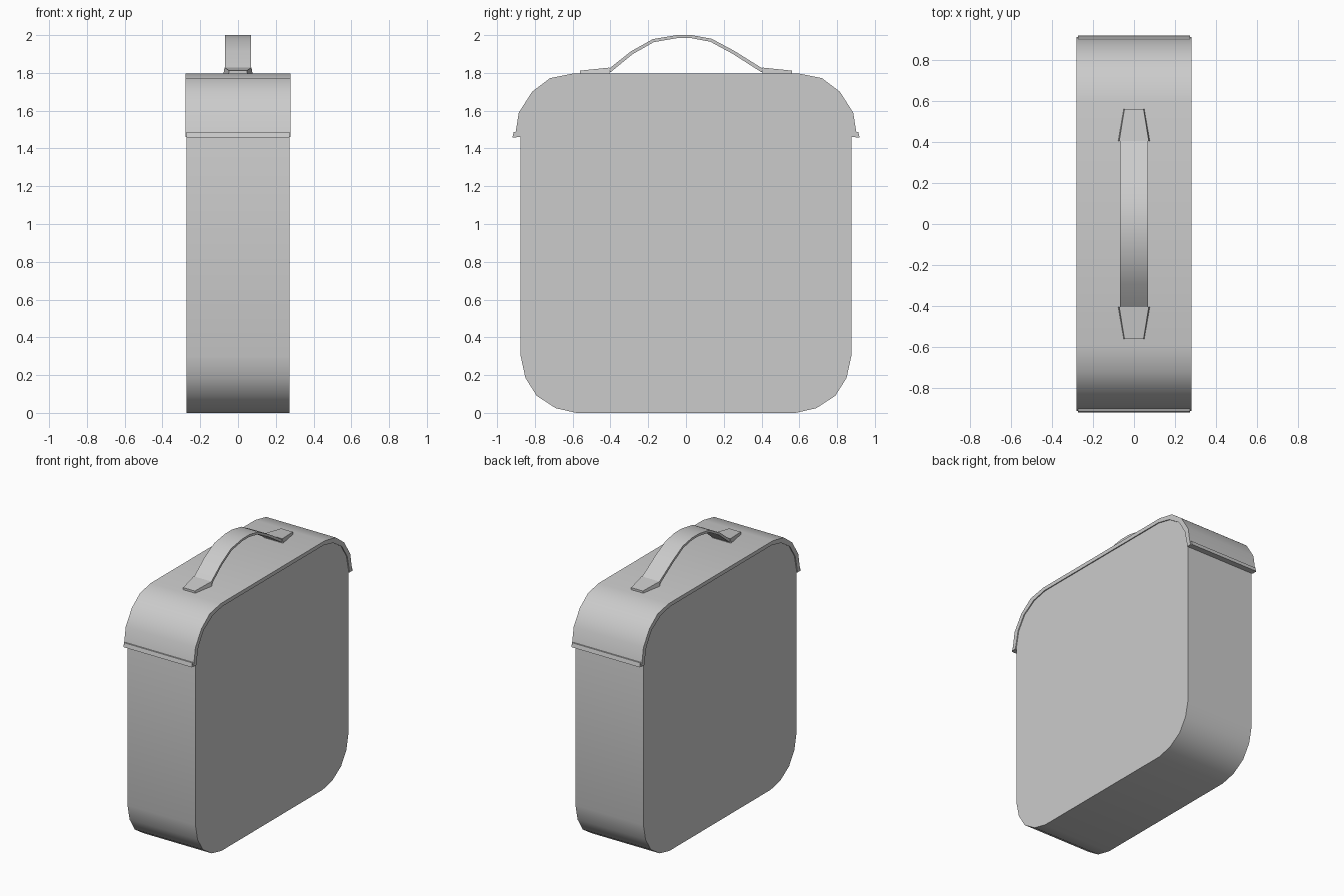
import bpy, bmesh, math

if "Cube" in bpy.data.objects:
    bpy.data.objects.remove(bpy.data.objects["Cube"])


def finish(name, bm, angle=35):
    bmesh.ops.recalc_face_normals(bm, faces=bm.faces)
    mesh = bpy.data.meshes.new(name)
    bm.to_mesh(mesh)
    bm.free()
    obj = bpy.data.objects.new(name, mesh)
    bpy.context.collection.objects.link(obj)
    bpy.ops.object.select_all(action='DESELECT')
    obj.select_set(True)
    bpy.context.view_layer.objects.active = obj
    bpy.ops.object.shade_smooth_by_angle(angle=math.radians(angle))
    return obj


def prism(name, outline, half_width):
    """Extrude a closed (y, z) outline along x, centred on x = 0."""
    bm = bmesh.new()
    face = bm.faces.new([bm.verts.new((-half_width, y, z)) for y, z in outline])
    ext = bmesh.ops.extrude_face_region(bm, geom=[face])
    verts = [v for v in ext['geom'] if isinstance(v, bmesh.types.BMVert)]
    bmesh.ops.translate(bm, verts=verts, vec=(2 * half_width, 0, 0))
    return finish(name, bm)


def band(name, outer, inner, half_width):
    """Solid strip between two open (y, z) paths of equal length."""
    bm = bmesh.new()
    rings = [[bm.verts.new((x, y, z)) for x, (y, z) in
              ((-half_width, o), (half_width, o), (half_width, i), (-half_width, i))]
             for o, i in zip(outer, inner)]
    for a, b in zip(rings, rings[1:]):
        for k in range(4):
            n = (k + 1) % 4
            bm.faces.new((a[k], a[n], b[n], b[k]))
    bm.faces.new(rings[0])
    bm.faces.new(rings[-1])
    return finish(name, bm)


def mirrored(path):
    return path + [(-y, z) for y, z in reversed(path)]


# Body: rounded square slab
corner = [(0.875, 1.47), (0.85, 1.585), (0.79, 1.68), (0.69, 1.745), (0.58, 1.77)]
top = mirrored(corner)
bottom = [(y, 1.77 - z) for y, z in reversed(top)]
prism("body", top + bottom, 0.272)

# Lid: arched band over the top of the body
lid_outer = [(0.91, 1.46), (0.902, 1.485), (0.885, 1.59), (0.815, 1.70), (0.72, 1.772), (0.595, 1.797)]
lid_inner = [(0.875, 1.46)] + corner
band("lid", mirrored(lid_outer), mirrored(lid_inner), 0.279)

# Lips along the lower edges of the lid
for side, label in ((1, "back"), (-1, "front")):
    prism(f"lid_lip_{label}", [(side * y, z) for y, z in
          ((0.885, 1.46), (0.919, 1.458), (0.912, 1.487), (0.885, 1.487))], 0.273)

# Handle: thin arched strap
strap_top = [(-0.41, 1.82), (-0.29, 1.915), (-0.175, 1.979), (-0.05, 2.0),
             (0.03, 2.0), (0.135, 1.981), (0.255, 1.917), (0.41, 1.82)]
strap_under = [(-0.40, 1.803), (-0.283, 1.899), (-0.17, 1.963), (-0.048, 1.984),
               (0.028, 1.984), (0.129, 1.965), (0.247, 1.901), (0.40, 1.803)]
band("handle_strap", strap_top, strap_under, 0.069)

# Tapered tabs that hold the strap ends
for side, label in ((1, "back"), (-1, "front")):
    bm = bmesh.new()
    rings = []
    for y, w, z in ((0.405, 0.077, 1.828), (0.56, 0.05, 1.812)):
        rings.append([bm.verts.new((x, side * y, h)) for x, h in
                      ((-w, 1.796), (w, 1.796), (w * 0.93, z), (-w * 0.93, z))])
    a, b = rings
    for k in range(4):
        n = (k + 1) % 4
        bm.faces.new((a[k], a[n], b[n], b[k]))
    bm.faces.new(a)
    bm.faces.new(b)
    finish(f"handle_tab_{label}", bm)
